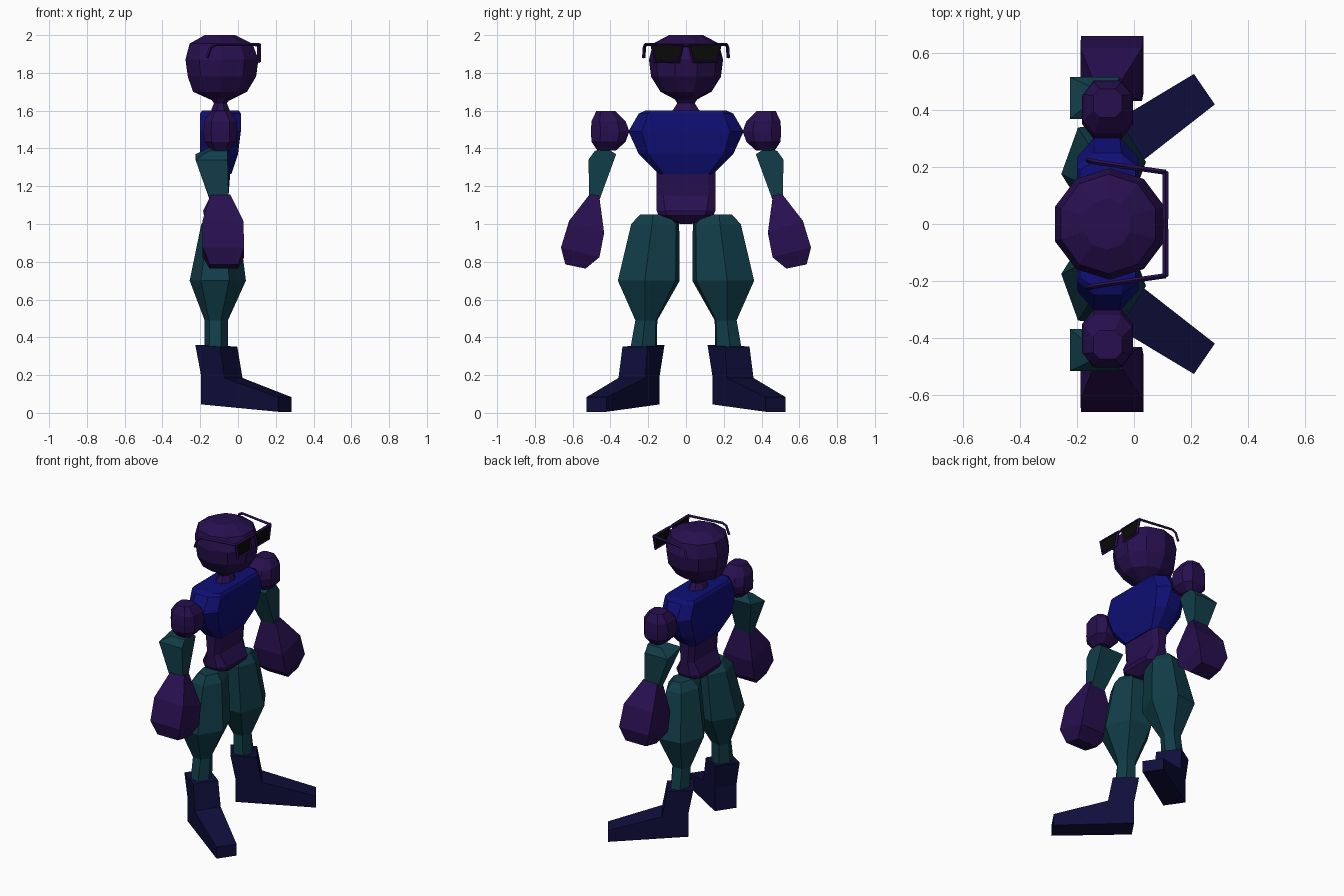
import bpy, bmesh, math
from mathutils import Vector

if "Cube" in bpy.data.objects:
    bpy.data.objects.remove(bpy.data.objects["Cube"])


def material(name, rgb):
    m = bpy.data.materials.new(name)
    m.diffuse_color = (*rgb, 1)
    m.use_nodes = True
    m.node_tree.nodes["Principled BSDF"].inputs["Base Color"].default_value = m.diffuse_color
    return m


PURPLE = material("dark purple", (0.021, 0.0048, 0.078))
BLUE = material("deep blue", (0.0048, 0.0048, 0.18))
TEAL = material("dark teal", (0.0056, 0.047, 0.066))
NAVY = material("navy", (0.0045, 0.0045, 0.046))
BLACK = material("lens black", (0.003, 0.003, 0.0025))


def loft(name, rings, mat):
    """Skin a stack of equal-length point rings and cap both ends."""
    bm = bmesh.new()
    vs = [[bm.verts.new(p) for p in r] for r in rings]
    n = len(rings[0])
    for a, b in zip(vs, vs[1:]):
        for i in range(n):
            j = (i + 1) % n
            bm.faces.new((a[i], a[j], b[j], b[i]))
    bm.faces.new(vs[0])
    bm.faces.new(vs[-1])
    bmesh.ops.recalc_face_normals(bm, faces=bm.faces)
    me = bpy.data.meshes.new(name)
    bm.to_mesh(me)
    bm.free()
    me.materials.append(mat)
    ob = bpy.data.objects.new(name, me)
    bpy.context.collection.objects.link(ob)
    return ob


def ngon(x, y, z, rx, ry, n, turn=0.0):
    return [Vector((x + rx * math.cos(turn + math.tau * i / n),
                    y + ry * math.sin(turn + math.tau * i / n), z)) for i in range(n)]


def octo(z, x0, x1, ya, xa, xb, yb, yc=0.0):
    """Box outline with cut corners: wide span x0..x1 up to ya, narrow span xa..xb at yb."""
    return [Vector((x, yc + y, z)) for x, y in (
        (x1, -ya), (x1, ya), (xb, yb), (xa, yb), (x0, ya), (x0, -ya), (xa, -yb), (xb, -yb))]


def mirror(ob):
    m = ob.modifiers.new("mirror", 'MIRROR')
    m.use_axis = (False, True, False)
    return ob


def tube(name, pts, radius, cyclic, mat):
    cu = bpy.data.curves.new(name, 'CURVE')
    cu.dimensions = '3D'
    cu.bevel_depth = radius
    cu.bevel_resolution = 0
    cu.use_fill_caps = True
    sp = cu.splines.new('POLY')
    sp.points.add(len(pts) - 1)
    for p, co in zip(sp.points, pts):
        p.co = (*co, 1)
    sp.use_cyclic_u = cyclic
    tmp = bpy.data.objects.new(name + "_path", cu)
    bpy.context.collection.objects.link(tmp)
    me = bpy.data.meshes.new_from_object(tmp.evaluated_get(bpy.context.evaluated_depsgraph_get()))
    bpy.data.objects.remove(tmp)
    me.materials.clear()
    me.materials.append(mat)
    for p in me.polygons:
        p.use_smooth = False
    ob = bpy.data.objects.new(name, me)
    bpy.context.collection.objects.link(ob)
    return mirror(ob)


# Head and neck
loft("head", [ngon(x, 0, z, rx, ry, 10, math.pi / 10) for x, z, rx, ry in (
    (-0.09, 1.655, 0.05, 0.05), (-0.095, 1.70, 0.15, 0.135), (-0.085, 1.78, 0.19, 0.185),
    (-0.085, 1.87, 0.203, 0.196), (-0.09, 1.955, 0.175, 0.175), (-0.095, 2.0, 0.085, 0.09))], PURPLE)
loft("neck", [ngon(-0.093, 0, z, rx, ry, 8, math.pi / 8) for z, rx, ry in (
    (1.58, 0.06, 0.10), (1.61, 0.05, 0.07), (1.64, 0.037, 0.05), (1.68, 0.07, 0.08))], PURPLE)

# Chest and abdomen
loft("chest", [octo(*r) for r in (
    (1.60, -0.19, 0.005, 0.19, -0.15, -0.04, 0.215),
    (1.585, -0.20, 0.015, 0.20, -0.14, -0.045, 0.25),
    (1.49, -0.20, 0.015, 0.235, -0.14, -0.05, 0.305),
    (1.37, -0.20, 0.0, 0.20, -0.14, -0.05, 0.25),
    (1.265, -0.16, -0.035, 0.12, -0.14, -0.06, 0.145))], BLUE)
loft("abdomen", [octo(*r) for r in (
    (1.28, -0.155, -0.04, 0.12, -0.13, -0.06, 0.155),
    (1.15, -0.145, -0.05, 0.12, -0.12, -0.07, 0.155),
    (1.07, -0.185, -0.005, 0.11, -0.14, -0.05, 0.155),
    (1.045, -0.18, -0.01, 0.10, -0.14, -0.05, 0.145),
    (1.0, -0.13, -0.06, 0.02, -0.12, -0.07, 0.03))], PURPLE)

# Shoulders
mirror(loft("shoulder", [octo(z, -0.093 - h, -0.093 + h, h * 0.55, -0.093 - h * 0.55,
                              -0.093 + h * 0.55, hy, yc) for z, h, hy, yc in (
    (1.39, 0.045, 0.05, 0.42), (1.435, 0.085, 0.09, 0.41), (1.49, 0.09, 0.102, 0.402),
    (1.545, 0.085, 0.09, 0.41), (1.598, 0.05, 0.05, 0.425))], PURPLE))


def quad(cx, cy, cz, hx, hw, tilt):
    """Square section across an arm that leans outward by tilt."""
    d = Vector((0, math.cos(tilt), math.sin(tilt)))
    c = Vector((cx, cy, cz))
    return [c + Vector((sx * hx, 0, 0)) + d * sy * hw for sx, sy in ((1, 1), (-1, 1), (-1, -1), (1, -1))]


# Arms and mitten hands
mirror(loft("arm", [quad(-0.105, 0.455, 1.395, 0.05, 0.03, -0.3),
                    quad(-0.14, 0.443, 1.355, 0.085, 0.075, -0.2),
                    quad(-0.10, 0.485, 1.13, 0.05, 0.027, 0.1)], TEAL))
mirror(loft("hand", [quad(-0.093, 0.485, 1.155, 0.052, 0.025, 0.1),
                     quad(-0.08, 0.526, 0.985, 0.108, 0.098, 0.33),
                     quad(-0.077, 0.56, 0.85, 0.11, 0.105, 0.25),
                     quad(-0.075, 0.585, 0.775, 0.075, 0.055, 0.2)], PURPLE))

# Legs
mirror(loft("leg", [ngon(x, y, z, rx, ry, 6, 0.12) for x, y, z, rx, ry in (
    (-0.09, 0.165, 1.05, 0.06, 0.085), (-0.095, 0.163, 1.0, 0.10, 0.138),
    (-0.107, 0.197, 0.70, 0.15, 0.178), (-0.115, 0.21, 0.49, 0.062, 0.063),
    (-0.115, 0.225, 0.33, 0.062, 0.078))], TEAL))

# Boots: side profile (along, height, half width), turned outward
turn = math.radians(34.5)
u = Vector((math.cos(turn), math.sin(turn), 0))
v = Vector((-math.sin(turn), math.cos(turn), 0))
profile = ((-0.08, 0.36, 0.08), (0.08, 0.35, 0.08), (0.11, 0.185, 0.085), (0.44, 0.083, 0.065),
           (0.44, 0.006, 0.065), (-0.05, 0.045, 0.07), (-0.05, 0.20, 0.07))
ankle = Vector((-0.115, 0.225, 0))
mirror(loft("boot", [[ankle + u * a + v * s * w + Vector((0, 0, z)) for a, z, w in profile]
                     for s in (-1, 1)], NAVY))

# Sunglasses
shape = ((0.018, 1.95), (0.182, 1.952), (0.162, 1.86), (0.04, 1.86))
mirror(loft("lens", [[Vector((x, y, z)) for y, z in shape] for x in (0.107, 0.115)], BLACK))
tube("lens_rim", [(0.111, y, z) for y, z in shape], 0.011, True, PURPLE)
tube("glasses_bridge", [(0.111, 0, 1.945), (0.111, 0.025, 1.945)], 0.009, False, PURPLE)
tube("glasses_temple", [(0.111, 0.182, 1.95), (-0.12, 0.215, 1.95), (-0.145, 0.22, 1.935),
                        (-0.163, 0.224, 1.88)], 0.009, False, PURPLE)
